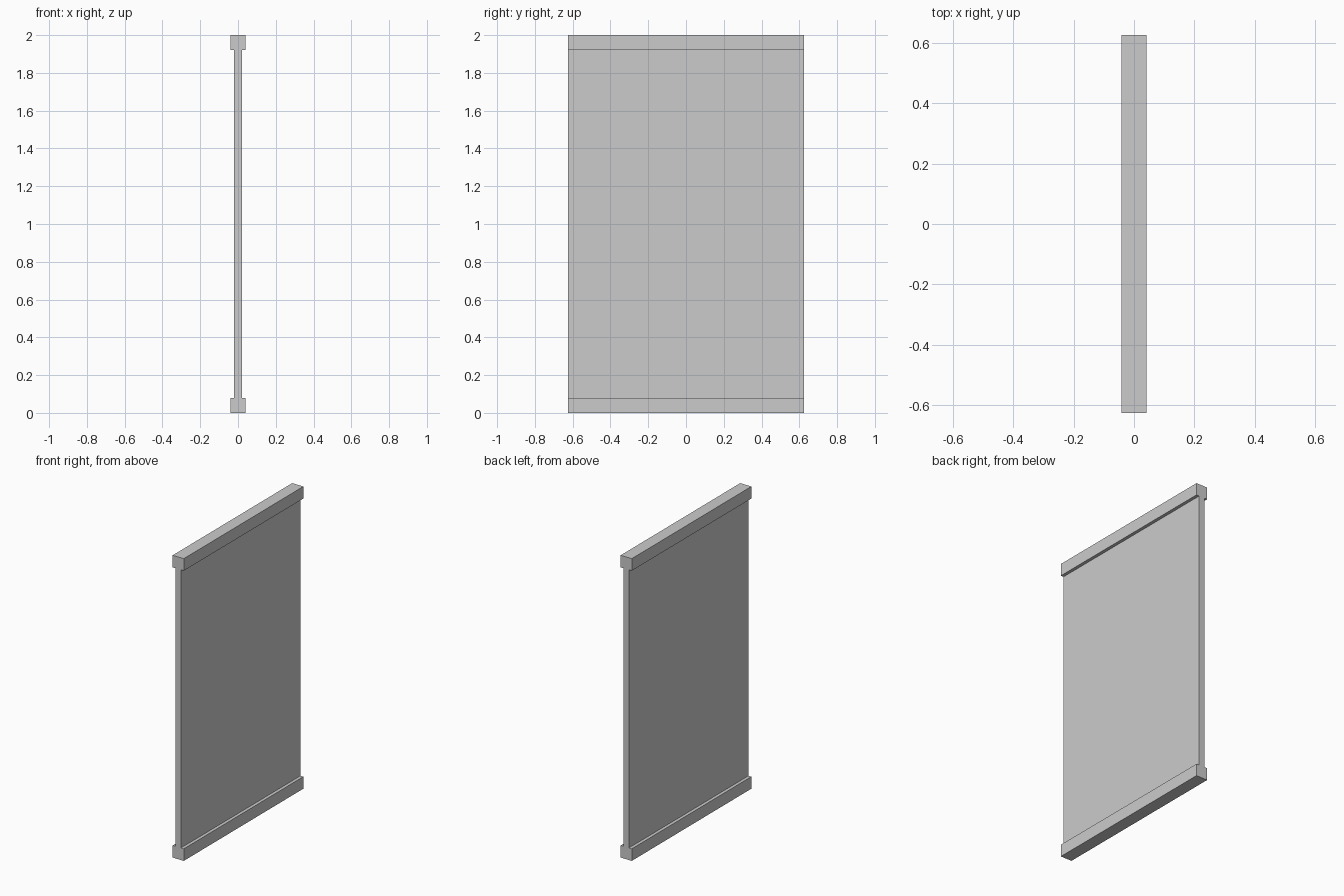
import bpy, bmesh

if "Cube" in bpy.data.objects:
    bpy.data.objects.remove(bpy.data.objects["Cube"])

HEIGHT, LENGTH = 2.0, 1.25
RAIL_HALF, RAIL_H, PANEL_HALF = 0.041, 0.08, 0.02

# Half of the I-shaped cross-section (x, z), mirrored to close the outline
half = [(RAIL_HALF, 0), (RAIL_HALF, RAIL_H), (PANEL_HALF, RAIL_H),
        (PANEL_HALF, HEIGHT - RAIL_H), (RAIL_HALF, HEIGHT - RAIL_H), (RAIL_HALF, HEIGHT)]
profile = half + [(-x, z) for x, z in reversed(half)]

# Wall panel with top and bottom rails: profile extruded along y
bm = bmesh.new()
face = bm.faces.new([bm.verts.new((x, -LENGTH / 2, z)) for x, z in profile])
ext = bmesh.ops.extrude_face_region(bm, geom=[face], use_keep_orig=True)
verts = [g for g in ext["geom"] if isinstance(g, bmesh.types.BMVert)]
bmesh.ops.translate(bm, verts=verts, vec=(0, LENGTH, 0))
bmesh.ops.recalc_face_normals(bm, faces=bm.faces[:])

mesh = bpy.data.meshes.new("railed_wall_panel")
bm.to_mesh(mesh)
bm.free()
bpy.context.collection.objects.link(bpy.data.objects.new("railed_wall_panel", mesh))
